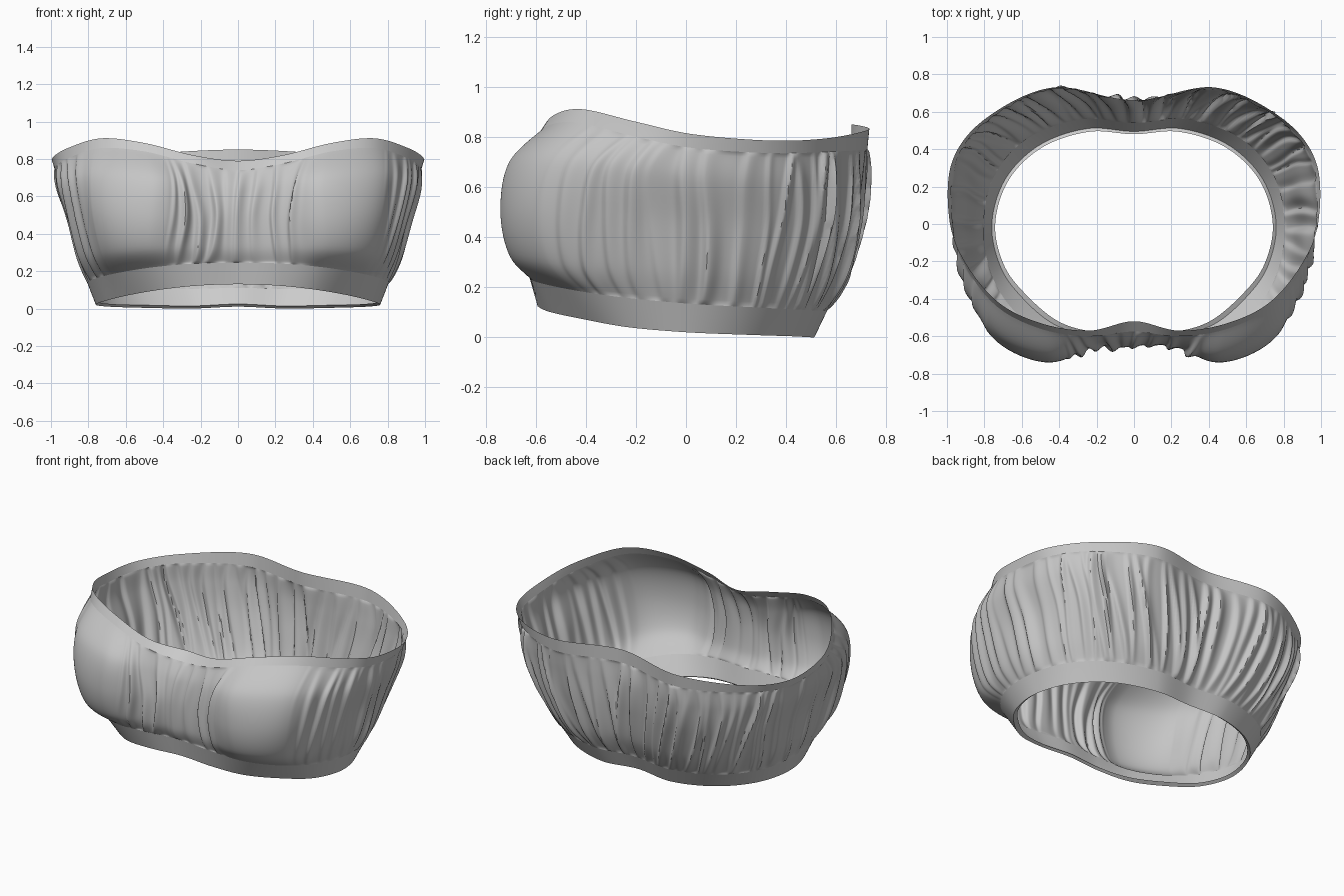
import bpy, math, random

if "Cube" in bpy.data.objects:
    bpy.data.objects.remove(bpy.data.objects["Cube"])

random.seed(11)
COLS = 640

# Half rings, front centre to back centre (x, y, z); the other half is mirrored
HEM_LIP = [(0, -.57, .142), (.215, -.575, .134), (.405, -.52, .113), (.575, -.38, .083), (.695, -.22, .053),
           (.742, 0, .034), (.67, .235, .024), (.49, .41, .018), (.24, .493, .014), (0, .48, .024)]
BAND_LOW = [(0, -.585, .13), (.22, -.59, .122), (.42, -.54, .10), (.592, -.40, .07), (.713, -.23, .04),
            (.76, 0, .02), (.688, .24, .01), (.505, .422, .004), (.25, .51, 0), (0, .495, .01)]
BAND_TOP = [(0, -.61, .245), (.24, -.625, .24), (.46, -.595, .22), (.645, -.46, .19), (.765, -.26, .16),
            (.805, 0, .135), (.745, .26, .12), (.565, .46, .11), (.28, .56, .105), (0, .54, .11)]
RIBS = [(0, -.65, .33), (.22, -.66, .33), (.48, -.70, .32), (.70, -.58, .30), (.82, -.32, .28),
        (.855, 0, .26), (.805, .29, .25), (.63, .51, .25), (.34, .635, .24), (0, .61, .25)]
BUST = [(0, -.66, .50), (.2, -.665, .50), (.47, -.74, .50), (.74, -.62, .50), (.875, -.34, .49),
        (.908, 0, .46), (.87, .33, .45), (.71, .555, .45), (.4, .69, .45), (0, .65, .46)]
CHEST = [(0, -.63, .64), (.22, -.645, .66), (.46, -.705, .70), (.75, -.58, .71), (.915, -.32, .68),
         (.968, 0, .64), (.93, .34, .62), (.76, .565, .62), (.43, .714, .63), (0, .665, .64)]
TRIM_LOW = [(0, -.575, .74), (.24, -.60, .775), (.5, -.56, .84), (.74, -.435, .857), (.915, -.2, .80),
            (.977, .03, .755), (.95, .34, .735), (.77, .565, .74), (.43, .722, .75), (0, .66, .765)]
TRIM_TOP = [(0, -.52, .79), (.24, -.57, .82), (.5, -.53, .885), (.73, -.415, .91), (.905, -.2, .86),
            (.988, .03, .81), (.97, .34, .785), (.785, .57, .795), (.43, .73, .83), (0, .66, .85)]


def spline(p0, p1, p2, p3, t):
    return tuple(.5 * (2 * b + (c - a) * t + (2 * a - 5 * b + 4 * c - d) * t * t
                       + (3 * b - a - 3 * c + d) * t ** 3) for a, b, c, d in zip(p0, p1, p2, p3))


def ring(half):
    full = half + [(-x, y, z) for x, y, z in half[-2:0:-1]]
    n, out = len(full), []
    for c in range(COLS):
        u = c / COLS * n
        i = int(u)
        out.append(spline(*(full[(i + k) % n] for k in (-1, 0, 1, 2)), u - i))
    return out


def loft(halves, steps):
    """Smooth rows of points passing through every ring."""
    rings = [ring(h) for h in halves]
    m, rows = len(rings), []
    for k in range(m - 1):
        quad = [rings[max(0, min(m - 1, k + o))] for o in (-1, 0, 1, 2)]
        for s in range(steps):
            rows.append([spline(*pts, s / steps) for pts in zip(*quad)])
    rows.append(rings[-1])
    return rows


def push(row, amount):
    """Move each point of a row sideways along its outward direction."""
    new = []
    for c, (x, y, z) in enumerate(row):
        a, b = row[c - 4], row[(c + 4) % COLS]
        tx, ty = b[0] - a[0], b[1] - a[1]
        l = math.hypot(tx, ty)
        h = amount(c / COLS * 18)
        new.append((x + ty / l * h, y - tx / l * h, z))
    return new


def build(name, rows, mat):
    verts = [p for row in rows for p in row]
    faces = [(r * COLS + c, r * COLS + (c + 1) % COLS, (r + 1) * COLS + (c + 1) % COLS, (r + 1) * COLS + c)
             for r in range(len(rows) - 1) for c in range(COLS)]
    mesh = bpy.data.meshes.new(name)
    mesh.from_pydata(verts, [], faces)
    mesh.materials.append(mat)
    ob = bpy.data.objects.new(name, mesh)
    bpy.context.collection.objects.link(ob)
    bpy.ops.object.select_all(action='DESELECT')
    ob.select_set(True)
    bpy.context.view_layer.objects.active = ob
    bpy.ops.object.shade_smooth_by_angle(angle=math.radians(50))


def smoothstep(a, b, v):
    t = max(0, min(1, (v - a) / (b - a)))
    return t * t * (3 - 2 * t)


# Gathered folds: position, width, height, slant, wave phase
folds = []
u = 0
while u < 17.9:
    side = min(u, 18 - u)
    wide = 1.5 if 3.4 < side < 6 else 1.7 if side < 1.5 else .9
    folds.append((u, random.uniform(.07, .13) * wide, random.uniform(.016, .042),
                  random.uniform(-.14, .14), random.uniform(0, 6.28)))
    u += random.uniform(.17, .31) * wide


def fold_height(u, t):
    side = min(u, 18 - u)
    cup = smoothstep(1.25, 1.75, side) * (1 - smoothstep(3.1, 3.6, side))
    h = 0
    for pos, w, a, slant, phase in folds:
        d = (u - pos - slant * (t - .5) - .05 * math.sin(4 * t + phase) + 9) % 18 - 9
        if abs(d) < 3 * w:
            width = w if d > 0 else w * .4      # one flank is steep
            h += a * math.exp(-(d / width) ** 2) * (.75 + .25 * math.sin(5 * t + phase))
    return (h - .013) * (1 - cup) * max(0, math.sin(math.pi * t)) ** .4


fabric = bpy.data.materials.new("grey cloth")
fabric.diffuse_color = (.56, .56, .56, 1)
fabric.use_nodes = True
fabric.node_tree.nodes["Principled BSDF"].inputs["Base Color"].default_value = fabric.diffuse_color
trim = bpy.data.materials.new("light grey trim")
trim.diffuse_color = (.6, .6, .6, 1)
trim.use_nodes = True
trim.node_tree.nodes["Principled BSDF"].inputs["Base Color"].default_value = trim.diffuse_color

# Gathered body with two smooth cups
rows = loft([BAND_TOP, RIBS, BUST, CHEST, TRIM_LOW], 8)
last = len(rows) - 1
body = [push(row, lambda u, t=r / last: fold_height(u, t)) for r, row in enumerate(rows)]
build("gathered_body", body, fabric)

# Elastic bands meeting the gathers at the seams, and the turned-in lower hem
build("lower_band", loft([BAND_LOW, BAND_TOP], 3), trim)
build("lower_hem", loft([HEM_LIP, BAND_LOW], 1), trim)
build("upper_trim", loft([TRIM_LOW, TRIM_TOP], 3), trim)
